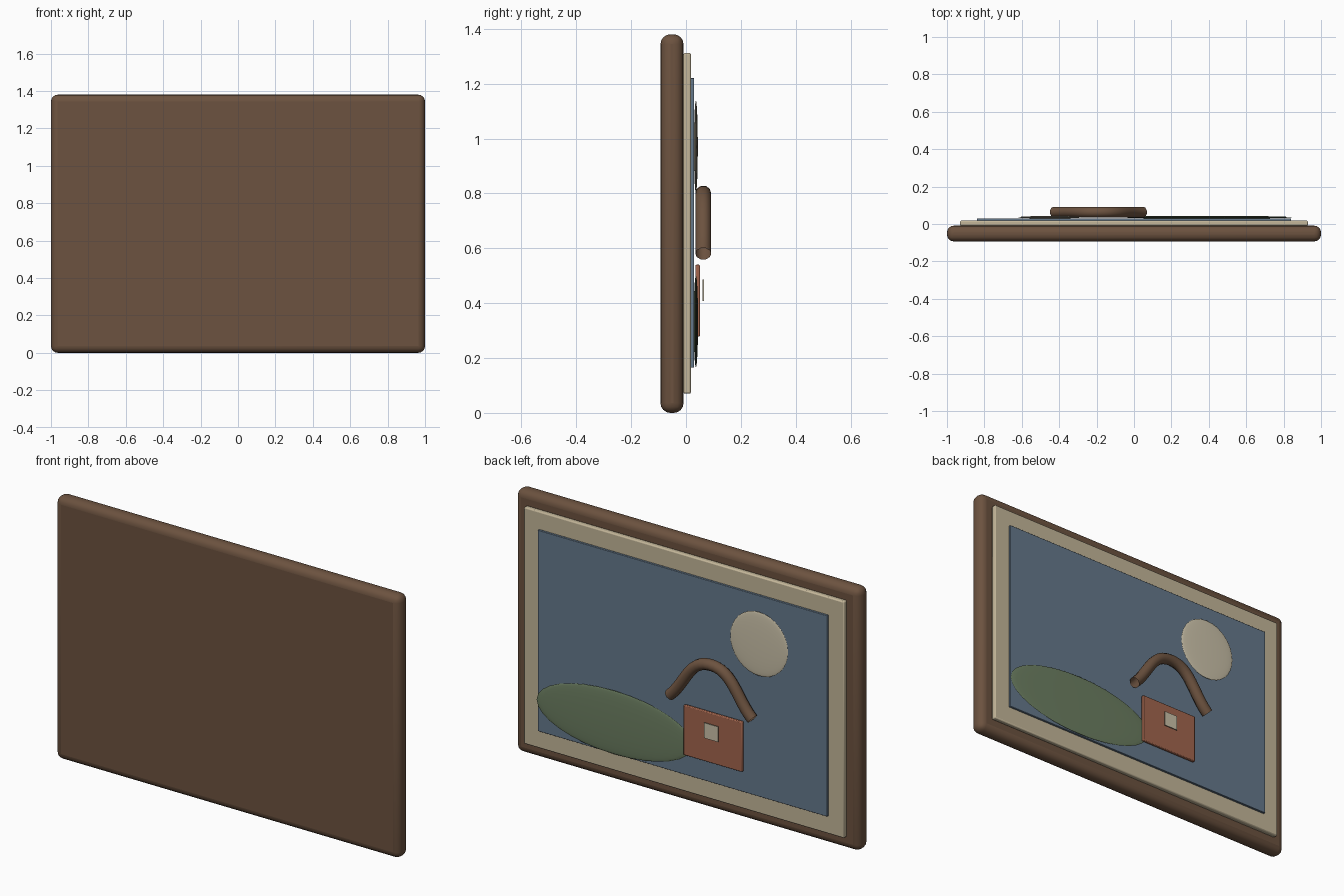
import bpy

if "Cube" in bpy.data.objects:
    bpy.data.objects.remove(bpy.data.objects["Cube"])


def material(name, rgb):
    m = bpy.data.materials.new(name)
    m.diffuse_color = (*rgb, 1)
    m.use_nodes = True
    m.node_tree.nodes["Principled BSDF"].inputs["Base Color"].default_value = m.diffuse_color
    return m


WOOD = material("wood", (0.15, 0.085, 0.05))
CREAM = material("cream", (0.55, 0.47, 0.32))
BLUE = material("blue", (0.13, 0.19, 0.26))
GREEN = material("green", (0.15, 0.21, 0.12))
BRICK = material("brick", (0.36, 0.13, 0.075))
PALE = material("pale", (0.60, 0.54, 0.40))


def smooth(ob):
    bpy.context.view_layer.objects.active = ob
    ob.select_set(True)
    bpy.ops.object.shade_smooth_by_angle()


def box(name, x, y, z, mat, bevel=0.0, segments=2):
    # box from (min, max) ranges on each axis
    r = (x, y, z)
    bpy.ops.mesh.primitive_cube_add(size=1, location=[(a + b) / 2 for a, b in r])
    ob = bpy.context.object
    ob.name = name
    ob.scale = [b - a for a, b in r]
    bpy.ops.object.transform_apply(location=False, rotation=False, scale=True)
    ob.data.materials.append(mat)
    if bevel:
        mod = ob.modifiers.new("bevel", 'BEVEL')
        mod.width, mod.segments = bevel, segments
        smooth(ob)
    return ob


def flat_ellipsoid(name, loc, scale, mat):
    bpy.ops.mesh.primitive_uv_sphere_add(segments=32, ring_count=16, radius=1, location=loc)
    ob = bpy.context.object
    ob.name = name
    ob.scale = scale
    bpy.ops.object.transform_apply(location=False, rotation=False, scale=True)
    ob.data.materials.append(mat)
    smooth(ob)


# Layers of the framed picture, which faces +y
box("frame", (-1, 1), (-0.093, -0.009), (0, 1.38), WOOD, 0.036, 4)
box("mat_board", (-0.93, 0.93), (-0.009, 0.018), (0.07, 1.312), CREAM, 0.006)
box("sky_panel", (-0.84, 0.84), (0.017, 0.030), (0.165, 1.22), BLUE, 0.002)

# Landscape relief
flat_ellipsoid("moon", (-0.45, 0.036, 0.97), (0.168, 0.007, 0.168), PALE)
flat_ellipsoid("hill", (0.39, 0.036, 0.333), (0.452, 0.008, 0.167), GREEN)

# House
box("house_wall", (-0.36, -0.02), (0.034, 0.051), (0.278, 0.54), BRICK, 0.004)
box("house_window", (-0.23, -0.15), (0.060, 0.065), (0.407, 0.487), PALE)

# Roof: an open bent tube through three points
curve = bpy.data.curves.new("roof", 'CURVE')
curve.dimensions = '3D'
curve.bevel_depth = 0.029
curve.bevel_resolution = 3
spline = curve.splines.new('BEZIER')
spline.bezier_points.add(2)
for p, co in zip(spline.bezier_points, [(-0.43, 0.063, 0.58), (-0.19, 0.063, 0.80), (0.05, 0.063, 0.58)]):
    p.co = co
    p.handle_left_type = p.handle_right_type = 'AUTO'
curve.materials.append(WOOD)
roof = bpy.data.objects.new("roof", curve)
bpy.context.collection.objects.link(roof)
